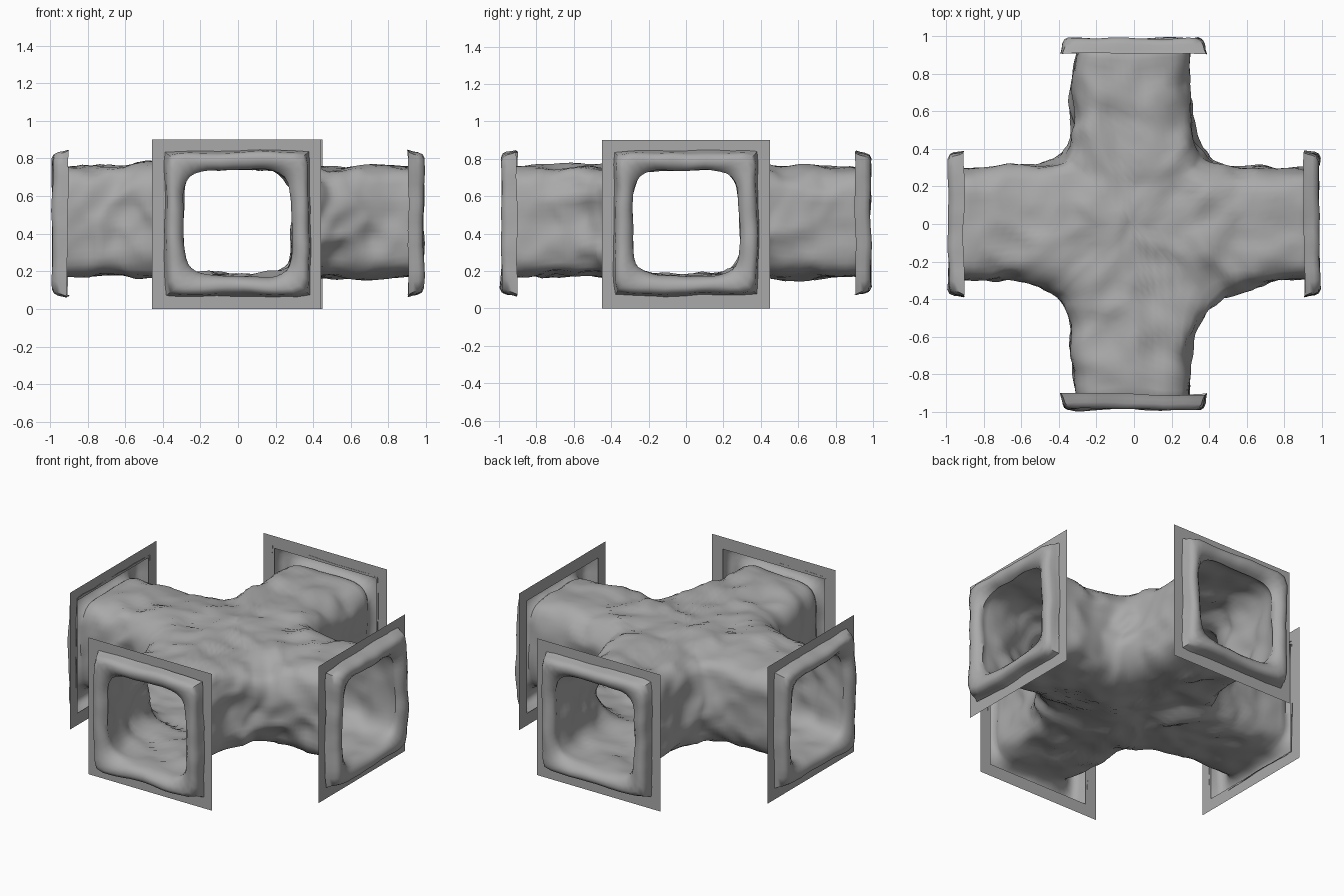
import bpy, bmesh, math
from mathutils import Vector, Matrix, noise

cube = bpy.data.objects.get("Cube")
if cube:
    bpy.data.objects.remove(cube, do_unlink=True)

stone = bpy.data.materials.new("grey_stone")
stone.use_nodes = True
GREY = (0.4, 0.4, 0.4, 1)
stone.diffuse_color = GREY
stone.node_tree.nodes["Principled BSDF"].inputs["Base Color"].default_value = GREY

MID_Z = 0.466        # height of the tunnel axis
LIP_Z = 0.455        # height of the mouth centres
HALF = 0.296         # half width of a passage
HALF_HIGH = 0.29     # half height of a passage
SEGMENTS = 64        # points around the passage
STEPS = 22           # stations along each arm
# Half width where two arms meet, by quadrant (sign of x, sign of y)
CORNERS = {(1, 1): 0.365, (-1, 1): 0.365, (-1, -1): 0.395, (1, -1): 0.425}
# Rolled lip at each mouth: distance from centre, half width, squareness
LIP = [(0.94, 0.286, 5), (0.965, 0.296, 6), (0.983, 0.318, 9), (0.987, 0.345, 14),
       (0.977, 0.366, 16), (0.955, 0.376, 20), (0.93, 0.379, 30), (0.905, 0.386, 60)]


def rounded_square(power):
    """Unit square section with rounded corners."""
    points = []
    for i in range(SEGMENTS):
        a = math.tau * i / SEGMENTS
        c, s = math.cos(a), math.sin(a)
        k = (abs(c) ** power + abs(s) ** power) ** (-1 / power)
        points.append((c * k, s * k))
    return points


def roughen(p, amount):
    """Broad lumps plus a little fine relief."""
    broad = noise.noise_vector(p * 3.6 + Vector((3, 7, 1)))
    fine = noise.noise_vector(p * 10)
    return p + broad * amount + fine * amount * 0.5


def chips(p):
    """Hollow facets with ridges between them."""
    q = Vector((p.x * 4.5, p.y * 4.5, p.z * 5)) + noise.noise_vector(p * 4) * 0.5
    return (noise.voronoi(q)[0][0] - 0.45) * 0.06


def make_object(name, bm, smooth):
    mesh = bpy.data.meshes.new(name)
    bm.to_mesh(mesh)
    bm.free()
    mesh.materials.append(stone)
    for poly in mesh.polygons:
        poly.use_smooth = smooth
    obj = bpy.data.objects.new(name, mesh)
    bpy.context.collection.objects.link(obj)
    return obj


# Four-way cave passage with rolled lips at the mouths
bm = bmesh.new()
section = rounded_square(4.6)
for k in range(4):
    turn = Matrix.Rotation(k * math.pi / 2, 3, 'Z')
    rings = []
    for step in range(STEPS + 1):
        t = (step / STEPS) ** 1.25
        ring = []
        for a, h in section:
            side = 1 if a >= 0 else -1
            quadrant = turn @ Vector((side, 1, 0))
            corner = CORNERS[(round(quadrant.x), round(quadrant.y))]
            # Fillet leaves the mitre at 45 degrees, so the arms join smoothly
            fade = (0.92 - corner) / (corner - HALF)
            start = abs(a) * corner
            width = HALF + (corner - HALF) * (1 - t) ** fade
            # Front and back arms bulge on their right-hand walls
            if k % 2 == 0 and quadrant.x < 0:
                width += 0.035 * math.sin(math.pi * t)
            along = start + (0.92 - start) * t
            p = turn @ Vector((a * width, along, MID_Z + h * HALF_HIGH))
            outward = quadrant * abs(a) ** 3 * 0.8 + Vector((0, 0, h ** 3))
            chipped = roughen(p, 0.03 - 0.016 * t) + outward * chips(p) * (1 - t ** 5)
            ring.append(bm.verts.new(chipped))
        rings.append(ring)
    for along, half, power in LIP:
        ring = []
        for u, v in rounded_square(power):
            p = turn @ Vector((u * half, along, LIP_Z + v * half))
            ring.append(bm.verts.new(roughen(p, 0.012)))
        rings.append(ring)
    for lower, upper in zip(rings, rings[1:]):
        for i in range(SEGMENTS):
            j = (i + 1) % SEGMENTS
            bm.faces.new((lower[i], upper[i], upper[j], lower[j]))
# Weld the arms along their mitres
bmesh.ops.remove_doubles(bm, verts=bm.verts, dist=0.0005)
bmesh.ops.dissolve_degenerate(bm, dist=0.0001, edges=bm.edges)
bmesh.ops.recalc_face_normals(bm, faces=bm.faces)
bm.normal_update()
if sum(f.normal.z * (f.calc_center_median().z - MID_Z) for f in bm.faces) < 0:
    bmesh.ops.reverse_faces(bm, faces=bm.faces)
passage = make_object("cave_passage", bm, True)
bpy.context.view_layer.objects.active = passage
passage.select_set(True)
bpy.ops.object.shade_smooth_by_angle(angle=math.radians(50))

# Flat square frames behind the lips: name, distance out, sideways shift
FRAMES = [("back_frame", 0.908, 0), ("left_frame", 0.9, 0),
          ("front_frame", 0.9, 0.008), ("right_frame", 0.91, 0)]
for k, (name, out, shift) in enumerate(FRAMES):
    bm = bmesh.new()
    turn = Matrix.Rotation(-k * math.pi / 2, 3, 'Z')
    loops = []
    for half in (0.45, 0.37):
        loops.append([bm.verts.new(turn @ Vector((sx * half + shift, out, 0.45 + sz * half)))
                      for sx, sz in ((-1, -1), (-1, 1), (1, 1), (1, -1))])
    outer, inner = loops
    for i in range(4):
        j = (i + 1) % 4
        bm.faces.new((outer[i], outer[j], inner[j], inner[i]))
    make_object(name, bm, False)
